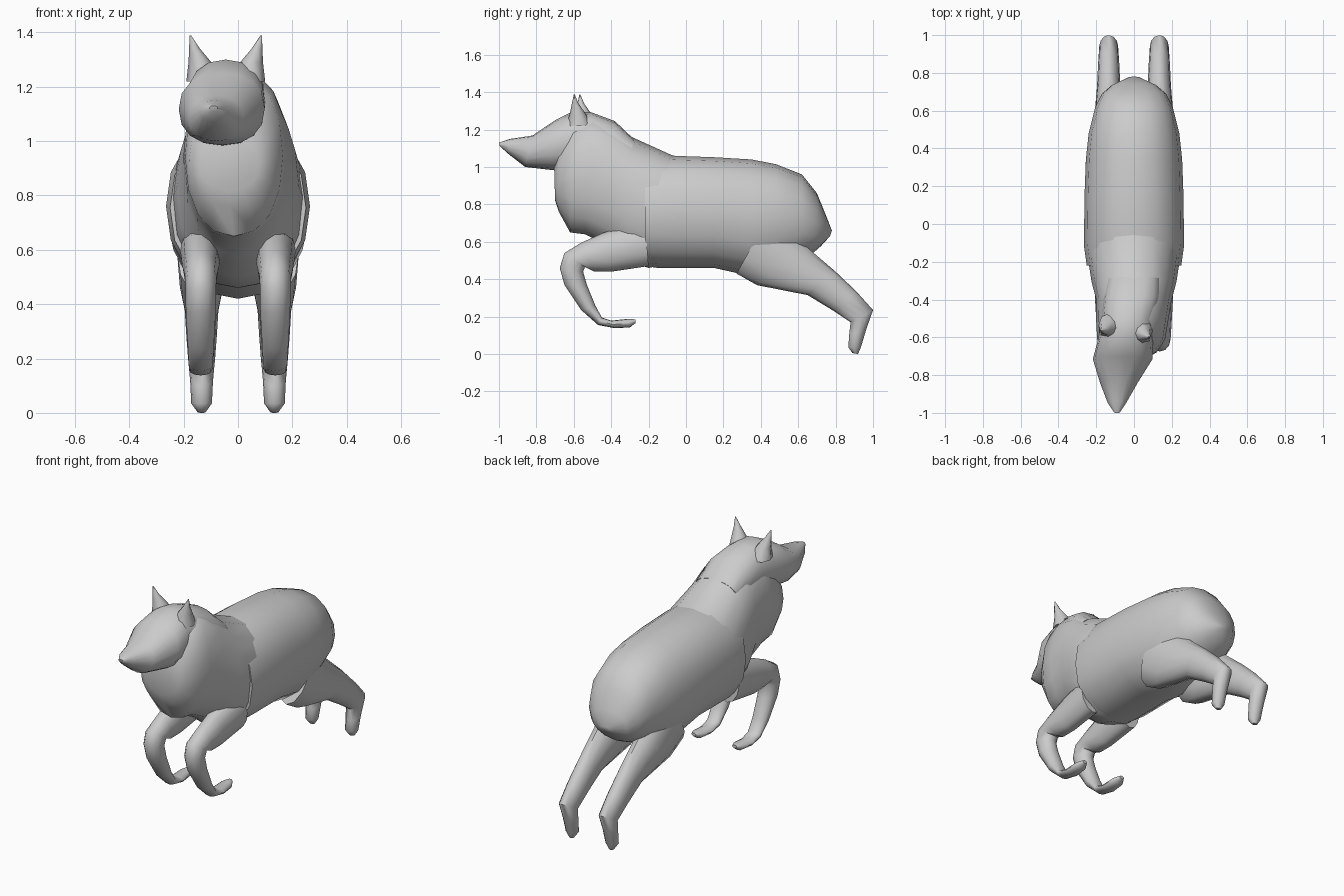
import bpy, bmesh, math

SIDES = 16


def loft(name, rings, offset=0.0, power=1.0, sides=SIDES):
    """Skin a tube through rings: (top y, top z, bottom y, bottom z, centre x, half width)."""
    bm = bmesh.new()
    loops = []
    for ty, tz, by, bz, cx, hw in rings:
        loop = []
        for i in range(sides):
            a = 2 * math.pi * i / sides
            c, s = math.cos(a), math.sin(a)
            u = math.copysign(abs(c) ** power, c)
            t = 0.5 + 0.5 * math.copysign(abs(s) ** power, s)
            loop.append(bm.verts.new((cx + offset + hw * u, by + (ty - by) * t, bz + (tz - bz) * t)))
        loops.append(loop)
    for a, b in zip(loops, loops[1:]):
        for i in range(sides):
            j = (i + 1) % sides
            bm.faces.new((a[i], a[j], b[j], b[i]))
    bm.faces.new(loops[0])
    bm.faces.new(loops[-1])
    bmesh.ops.recalc_face_normals(bm, faces=bm.faces)
    mesh = bpy.data.meshes.new(name)
    bm.to_mesh(mesh)
    bm.free()
    obj = bpy.data.objects.new(name, mesh)
    bpy.context.collection.objects.link(obj)
    bpy.ops.object.select_all(action='DESELECT')
    obj.select_set(True)
    bpy.context.view_layer.objects.active = obj
    bpy.ops.object.shade_smooth_by_angle(angle=math.radians(50))
    return obj


# Trunk, from shoulders to rump
loft("body", [
    (-0.22, 1.04, -0.22, 0.47, 0, 0.25),
    (-0.08, 1.06, -0.15, 0.46, 0, 0.265),
    (0.15, 1.052, 0.15, 0.46, 0, 0.262),
    (0.35, 1.04, 0.33, 0.42, 0, 0.255),
    (0.48, 1.015, 0.48, 0.45, 0, 0.24),
    (0.62, 0.96, 0.62, 0.51, 0, 0.205),
    (0.70, 0.86, 0.68, 0.54, 0, 0.17),
    (0.745, 0.75, 0.72, 0.575, 0, 0.12),
    (0.78, 0.66, 0.77, 0.63, 0, 0.03),
], power=0.9)

# Neck with the ruff of the chest
loft("neck_and_chest", [
    (-0.705, 1.00, -0.70, 0.82, -0.03, 0.11),
    (-0.68, 1.10, -0.68, 0.76, -0.03, 0.15),
    (-0.60, 1.24, -0.62, 0.65, -0.015, 0.18),
    (-0.50, 1.27, -0.54, 0.64, -0.01, 0.19),
    (-0.38, 1.235, -0.42, 0.58, 0.0, 0.20),
    (-0.29, 1.16, -0.32, 0.50, 0.0, 0.225),
    (-0.08, 1.065, -0.20, 0.46, 0.0, 0.25),
    (0.05, 1.03, 0.0, 0.50, 0.0, 0.22),
], power=0.9)

# Head, turned slightly to one side
loft("head", [
    (-1.00, 1.13, -0.995, 1.11, -0.09, 0.015),
    (-0.94, 1.15, -0.95, 1.07, -0.09, 0.05),
    (-0.82, 1.168, -0.86, 1.00, -0.08, 0.10),
    (-0.70, 1.25, -0.73, 0.985, -0.06, 0.158),
    (-0.60, 1.30, -0.62, 0.98, -0.045, 0.145),
    (-0.50, 1.29, -0.50, 0.98, -0.03, 0.14),
    (-0.38, 1.245, -0.40, 0.98, -0.01, 0.15),
    (-0.28, 1.15, -0.30, 1.00, 0.0, 0.14),
], power=0.88)

# Pointed ears
for name, side, shift in (("ear_left", -1, 0.02), ("ear_right", 1, -0.01)):
    loft(name, [
        (-0.63 + shift, 1.22, -0.49 + shift, 1.22, -0.045 + side * 0.08, 0.065),
        (-0.61 + shift, 1.29, -0.53 + shift, 1.29, -0.045 + side * 0.095, 0.042),
        (-0.60 + shift, 1.34, -0.565 + shift, 1.34, -0.045 + side * 0.115, 0.02),
        (-0.59 + shift, 1.388, -0.585 + shift, 1.388, -0.045 + side * 0.13, 0.003),
    ], sides=8)

# Legs: front pair folded under, hind pair stretched back
front = [
    (-0.22, 0.72, -0.20, 0.47, 0, 0.075),
    (-0.45, 0.645, -0.40, 0.44, 0, 0.068),
    (-0.56, 0.595, -0.49, 0.44, 0, 0.062),
    (-0.65, 0.54, -0.54, 0.465, 0, 0.058),
    (-0.675, 0.46, -0.55, 0.44, 0, 0.056),
    (-0.65, 0.37, -0.53, 0.37, 0, 0.055),
    (-0.56, 0.235, -0.485, 0.26, 0, 0.048),
    (-0.47, 0.155, -0.45, 0.195, 0, 0.044),
    (-0.38, 0.138, -0.40, 0.178, 0, 0.042),
    (-0.30, 0.142, -0.31, 0.188, 0, 0.036),
    (-0.27, 0.165, -0.27, 0.185, 0, 0.015),
]
hind = [
    (0.45, 0.75, 0.27, 0.43, 0, 0.09),
    (0.66, 0.56, 0.38, 0.368, 0, 0.08),
    (0.80, 0.44, 0.65, 0.315, 0, 0.062),
    (0.91, 0.335, 0.79, 0.23, 0, 0.056),
    (1.00, 0.235, 0.88, 0.17, 0, 0.05),
    (0.965, 0.135, 0.872, 0.10, 0, 0.042),
    (0.935, 0.035, 0.868, 0.035, 0, 0.038),
    (0.92, 0.0, 0.89, 0.005, 0, 0.015),
]
for label, side in (("left", -1), ("right", 1)):
    loft("front_leg_" + label, front, side * 0.137, sides=12)
    loft("hind_leg_" + label, hind, side * 0.134, sides=12)
